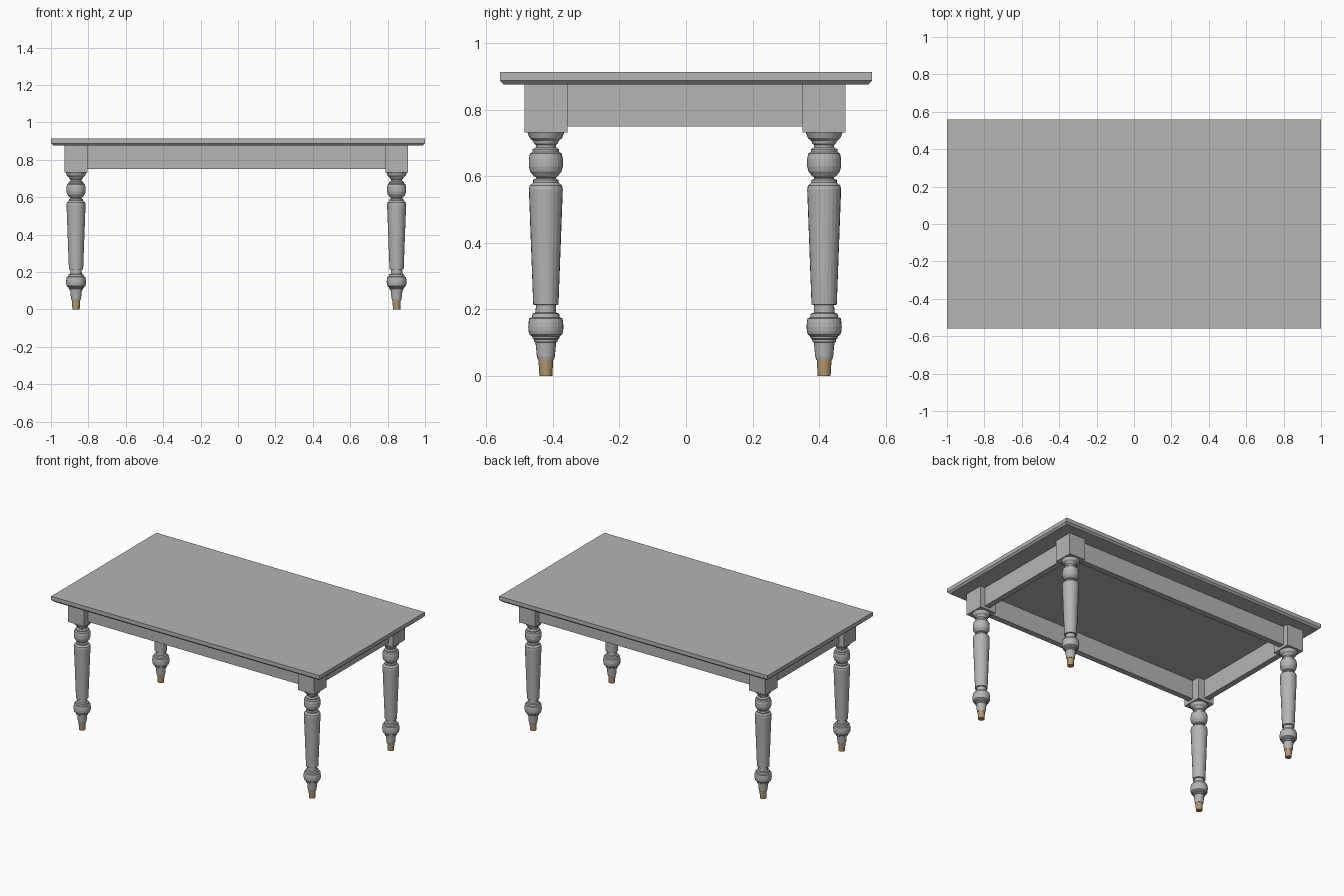
import bpy, bmesh, math

if "Cube" in bpy.data.objects:
    bpy.data.objects.remove(bpy.data.objects["Cube"])

SIDES = 24
LEG_X, LEG_Y = 0.857, 0.4185    # leg spacing from the frame centre
OFF_X, OFF_Y = -0.009, -0.003   # the frame sits slightly off the top's centre
BLOCK_X, BLOCK_Y = 0.121, 0.129

grey = bpy.data.materials.new("grey_paint")
grey.diffuse_color = (0.46, 0.46, 0.46, 1)
grey.use_nodes = True
grey.node_tree.nodes["Principled BSDF"].inputs["Base Color"].default_value = grey.diffuse_color
brass = bpy.data.materials.new("brass")
brass.diffuse_color = (0.45, 0.31, 0.15, 1)
brass.use_nodes = True
brass.node_tree.nodes["Principled BSDF"].inputs["Base Color"].default_value = brass.diffuse_color


def new_object(name, bm, mat=grey):
    bmesh.ops.recalc_face_normals(bm, faces=bm.faces[:])
    me = bpy.data.meshes.new(name)
    bm.to_mesh(me)
    bm.free()
    ob = bpy.data.objects.new(name, me)
    bpy.context.collection.objects.link(ob)
    me.materials.append(mat)
    return ob


def box(name, x0, x1, y0, y1, z0, z1):
    bm = bmesh.new()
    bmesh.ops.create_cube(bm, size=1)
    for v in bm.verts:
        v.co = (x1 if v.co.x > 0 else x0, y1 if v.co.y > 0 else y0,
                z1 if v.co.z > 0 else z0)
    return new_object(name, bm)


def turned(name, profile, x, y, mat=grey):
    """Lathe a list of (radius, z) points about a vertical axis, flat faced."""
    bm = bmesh.new()
    rings = []
    for r, z in profile:
        rings.append([bm.verts.new((x + r * math.cos(2 * math.pi * i / SIDES),
                                    y + r * math.sin(2 * math.pi * i / SIDES), z))
                      for i in range(SIDES)])
    for a, b in zip(rings, rings[1:]):
        for i in range(SIDES):
            j = (i + 1) % SIDES
            bm.faces.new((a[i], a[j], b[j], b[i]))
    bm.faces.new(rings[0])
    bm.faces.new(rings[-1])
    return new_object(name, bm, mat)


# Table top with a chamfered lower edge
top = box("table_top", -1, 1, -0.56, 0.56, 0.876, 0.913)
bm = bmesh.new()
bm.from_mesh(top.data)
rim = [e for e in bm.edges if all(v.co.z < 0.9 for v in e.verts)]
bmesh.ops.bevel(bm, geom=rim, offset=0.0115, segments=1, affect='EDGES')
bm.to_mesh(top.data)
bm.free()

# Turned leg and its metal foot
leg_profile = [
    (0.024, 0.048), (0.027, 0.058), (0.031, 0.100),
    (0.035, 0.102), (0.036, 0.109), (0.040, 0.112), (0.041, 0.118),
    (0.049, 0.124), (0.052, 0.134), (0.053, 0.147), (0.052, 0.161),
    (0.050, 0.173), (0.042, 0.176), (0.040, 0.187), (0.031, 0.190),
    (0.030, 0.213), (0.038, 0.214), (0.051, 0.560), (0.049, 0.572),
    (0.042, 0.577), (0.038, 0.582), (0.038, 0.589), (0.030, 0.593),
    (0.030, 0.597), (0.037, 0.601), (0.042, 0.608), (0.047, 0.614),
    (0.051, 0.629), (0.051, 0.652), (0.048, 0.668), (0.040, 0.673),
    (0.040, 0.681), (0.030, 0.687), (0.030, 0.694), (0.036, 0.699),
    (0.038, 0.706), (0.049, 0.715), (0.053, 0.726), (0.056, 0.734)]
foot_profile = [(0.0195, 0), (0.0225, 0.054)]

for sy, fb in ((-1, "front"), (1, "back")):
    for sx, lr in ((-1, "left"), (1, "right")):
        x, y = sx * LEG_X + OFF_X, sy * LEG_Y + OFF_Y
        hx, hy = BLOCK_X / 2, BLOCK_Y / 2
        tag = f"{fb}_{lr}"
        box(f"{tag}_leg_block", x - hx, x + hx, y - hy, y + hy, 0.732, 0.877)
        turned(f"{tag}_leg", leg_profile, x, y)
        turned(f"{tag}_foot", foot_profile, x, y, brass)

# Apron boards between the leg blocks
T = 0.019                        # half thickness
D = 0.007                        # outward shift from the leg centre line
for s, name in ((-1, "front"), (1, "back")):
    y = s * (LEG_Y + D) + OFF_Y
    box(f"{name}_apron", -LEG_X + OFF_X, LEG_X + OFF_X, y - T, y + T, 0.75, 0.877)
for s, name in ((-1, "left"), (1, "right")):
    x = s * (LEG_X + D) + OFF_X
    box(f"{name}_apron", x - T, x + T, -LEG_Y + OFF_Y, LEG_Y + OFF_Y, 0.75, 0.877)
